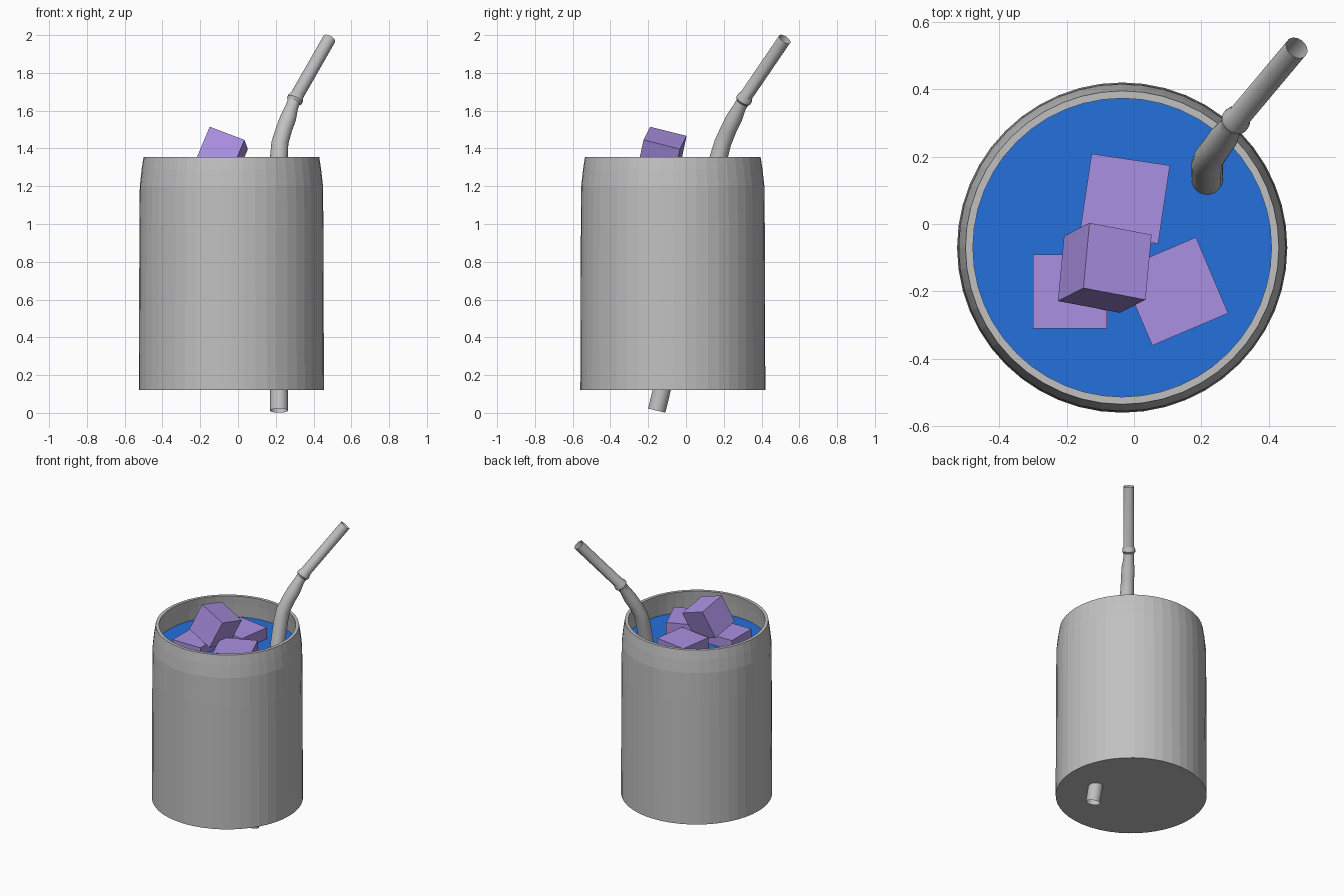
import bpy, bmesh, math
from mathutils import Vector, Matrix

if "Cube" in bpy.data.objects:
    bpy.data.objects.remove(bpy.data.objects["Cube"])


def material(name, rgb):
    m = bpy.data.materials.new(name)
    m.diffuse_color = (*rgb, 1)
    m.use_nodes = True
    m.node_tree.nodes["Principled BSDF"].inputs["Base Color"].default_value = m.diffuse_color
    return m


GREY = material("grey", (0.53, 0.53, 0.53))
BLUE = material("drink blue", (0.018, 0.16, 0.72))
PURPLE = material("ice purple", (0.40, 0.28, 0.76))


def finish(bm, name, mat, smooth=False):
    bmesh.ops.recalc_face_normals(bm, faces=bm.faces)
    me = bpy.data.meshes.new(name)
    bm.to_mesh(me)
    bm.free()
    me.materials.append(mat)
    ob = bpy.data.objects.new(name, me)
    bpy.context.collection.objects.link(ob)
    if smooth:
        bpy.ops.object.select_all(action='DESELECT')
        ob.select_set(True)
        bpy.context.view_layer.objects.active = ob
        bpy.ops.object.shade_smooth_by_angle(angle=math.radians(30))
    return ob


def bridge(bm, rings):
    n = len(rings[0])
    for a, b in zip(rings, rings[1:]):
        for i in range(n):
            j = (i + 1) % n
            bm.faces.new((a[i], a[j], b[j], b[i]))


def lathe(name, profile, mat, sides=48):
    """Turn (radius, z) points round the cup axis, capping both ends."""
    bm = bmesh.new()
    rings = [[bm.verts.new((CX + r * math.cos(2 * math.pi * i / sides),
                            CY + r * math.sin(2 * math.pi * i / sides), z))
              for i in range(sides)] for r, z in profile]
    bridge(bm, rings)
    bm.faces.new(rings[0])
    bm.faces.new(rings[-1])
    return finish(bm, name, mat)


# Cup with a thin wall, and the drink inside it
CX, CY = -0.035, -0.07
LEVEL = 1.20
lathe("cup", [(0.49, 0.12), (0.487, 1.0), (0.485, 1.2), (0.475, 1.29), (0.465, 1.355),
              (0.443, 1.355), (0.452, 1.29), (0.462, 1.2), (0.465, 0.15)], GREY)
lathe("drink", [(0.463, 0.155), (0.461, LEVEL)], BLUE)


# Ice cubes: three floating flat, one tilted on top
def cube(name, size, matrix):
    bm = bmesh.new()
    bmesh.ops.create_cube(bm, size=size, matrix=matrix)
    finish(bm, name, PURPLE)


for name, x, y, top, size, turn in (("ice_left", -0.19, -0.20, 1.27, 0.22, 0),
                                    ("ice_back", -0.027, 0.075, 1.28, 0.235, -8.5),
                                    ("ice_right", 0.119, -0.20, 1.29, 0.245, 23)):
    cube(name, size, Matrix.Translation((x, y, top - size / 2))
         @ Matrix.Rotation(math.radians(turn), 4, 'Z'))

a = Vector((0.185, -0.035, -0.07)).normalized()
b = Vector((0.02, 0.195, -0.05))
b = (b - a * b.dot(a)).normalized()
c = a.cross(b)
corner = Vector((-0.15, -0.19, 1.515))
centre = corner + (a + b - c) * 0.1
cube("ice_top", 0.2, Matrix.Translation(centre)
     @ Matrix((a, b, c)).transposed().to_4x4())

# Bendy drinking straw: an open tube swept along (x, y, z, radius)
path = [(0.217, -0.155, 0.012, 0.047), (0.217, 0.175, 1.36, 0.047),
        (0.222, 0.195, 1.43, 0.045), (0.243, 0.225, 1.50, 0.043),
        (0.265, 0.255, 1.56, 0.043), (0.285, 0.285, 1.62, 0.034),
        (0.295, 0.299, 1.645, 0.034), (0.300, 0.305, 1.655, 0.043),
        (0.306, 0.312, 1.668, 0.042), (0.312, 0.319, 1.68, 0.035),
        (0.483, 0.523, 1.979, 0.035)]
pts = [Vector(p[:3]) for p in path]
bm = bmesh.new()
rings = []
previous = Vector((0, 0, 1))
frame = Matrix.Identity(3)
for k, p in enumerate(pts):
    into = (p - pts[k - 1]).normalized() if k else Vector()
    out = (pts[k + 1] - p).normalized() if k < len(pts) - 1 else Vector()
    tangent = (into + out).normalized()
    frame = previous.rotation_difference(tangent).to_matrix() @ frame
    previous = tangent
    r = path[k][3]
    rings.append([bm.verts.new(p + frame @ Vector((r * math.cos(t), r * math.sin(t), 0)))
                  for t in (2 * math.pi * i / 24 for i in range(24))])
bridge(bm, rings)
finish(bm, "straw", GREY, smooth=True)
